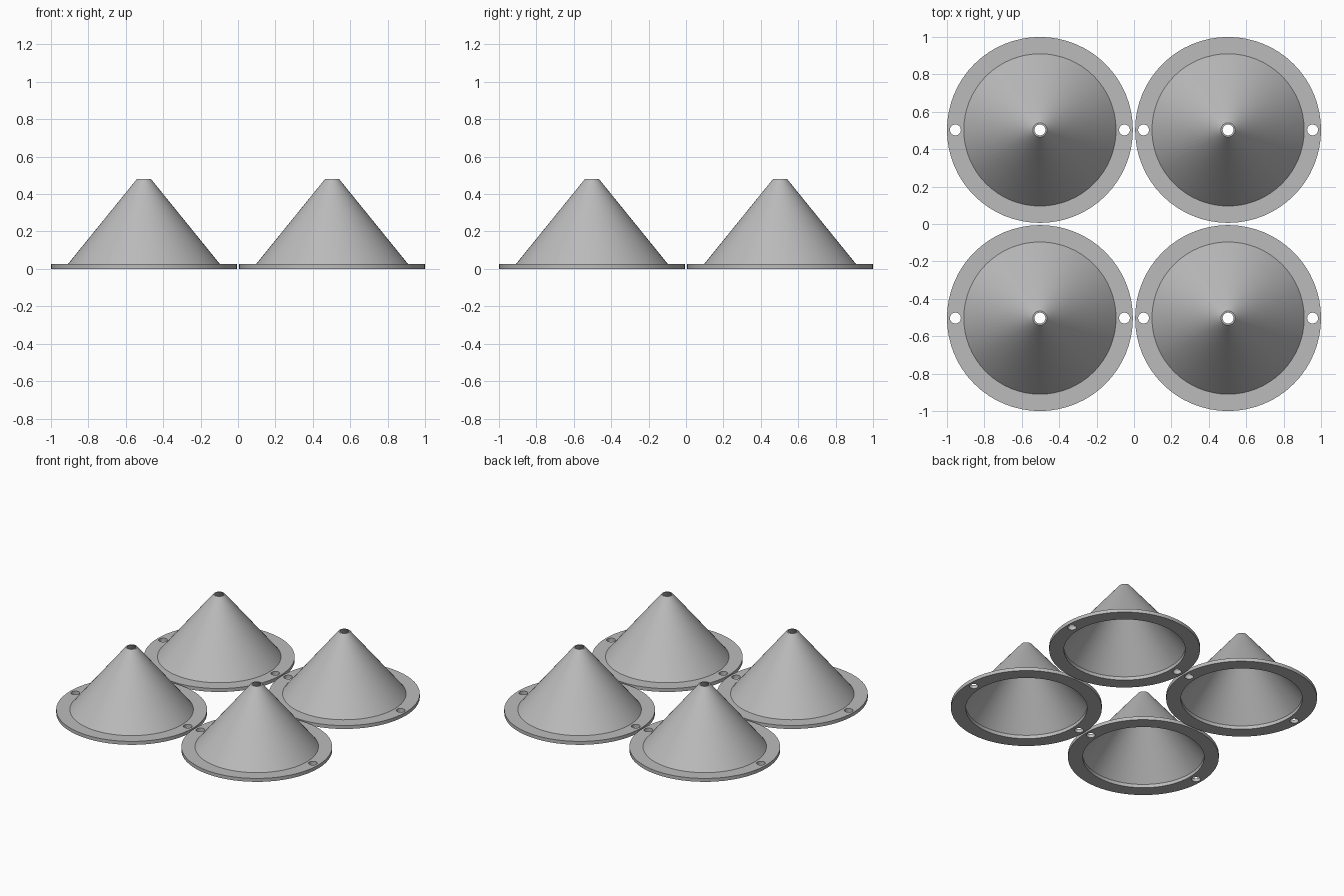
import bpy, bmesh, math

if "Cube" in bpy.data.objects:
    bpy.data.objects.remove(bpy.data.objects["Cube"])

SEGMENTS = 64
SPACING = 0.503          # distance of each cone from the middle
HOLE_OFFSET = 0.452      # screw hole distance from cone axis

grey = bpy.data.materials.new("plain grey")
grey.diffuse_color = (0.5, 0.5, 0.5, 1)
grey.use_nodes = True
grey.node_tree.nodes["Principled BSDF"].inputs["Base Color"].default_value = grey.diffuse_color


def lathe(name, profile):
    """Revolve a closed (radius, height) profile around z."""
    bm = bmesh.new()
    rings = []
    for i in range(SEGMENTS):
        a = 2 * math.pi * i / SEGMENTS
        rings.append([bm.verts.new((r * math.cos(a), r * math.sin(a), z)) for r, z in profile])
    n = len(profile)
    for i in range(SEGMENTS):
        p, q = rings[i], rings[(i + 1) % SEGMENTS]
        for j in range(n):
            k = (j + 1) % n
            bm.faces.new((p[j], q[j], q[k], p[k]))
    bmesh.ops.recalc_face_normals(bm, faces=bm.faces)
    mesh = bpy.data.meshes.new(name)
    bm.to_mesh(mesh)
    bm.free()
    mesh.materials.append(grey)
    obj = bpy.data.objects.new(name, mesh)
    bpy.context.collection.objects.link(obj)
    return obj


# Hollow cone with a flat flange, open at the tip and the base
cone = lathe("flanged_cone", [
    (0.400, 0), (0.497, 0), (0.497, 0.025), (0.407, 0.025),
    (0.038, 0.48), (0.029, 0.48), (0.400, 0.025),
])

# Two screw holes through the flange
cutters = []
for side in (-1, 1):
    bpy.ops.mesh.primitive_cylinder_add(vertices=32, radius=0.029, depth=0.1,
                                        location=(side * HOLE_OFFSET, 0, 0.0))
    cutter = bpy.context.object
    cutter.name = "hole_cutter"
    cutter.hide_render = True
    cutter.data.materials.append(grey)
    cutters.append(cutter)
    mod = cone.modifiers.new("hole", 'BOOLEAN')
    mod.operation = 'DIFFERENCE'
    mod.solver = 'EXACT'
    mod.object = cutter

# Apply the holes, then drop the cutters
graph = bpy.context.evaluated_depsgraph_get()
holed = bpy.data.meshes.new_from_object(cone.evaluated_get(graph))
cone.modifiers.clear()
cone.data = holed
for cutter in cutters:
    bpy.data.objects.remove(cutter)

# Smooth round walls, sharp rims
bpy.ops.object.select_all(action='DESELECT')
cone.select_set(True)
bpy.context.view_layer.objects.active = cone
bpy.ops.object.shade_smooth_by_angle(angle=math.radians(25))

# Four cones in a square
for i, (sx, sy) in enumerate([(-1, -1), (1, -1), (-1, 1), (1, 1)]):
    obj = cone if i == 0 else cone.copy()
    if i:
        bpy.context.collection.objects.link(obj)
    obj.name = f"flanged_cone_{i + 1}"
    obj.location = (sx * SPACING, sy * SPACING, 0)
